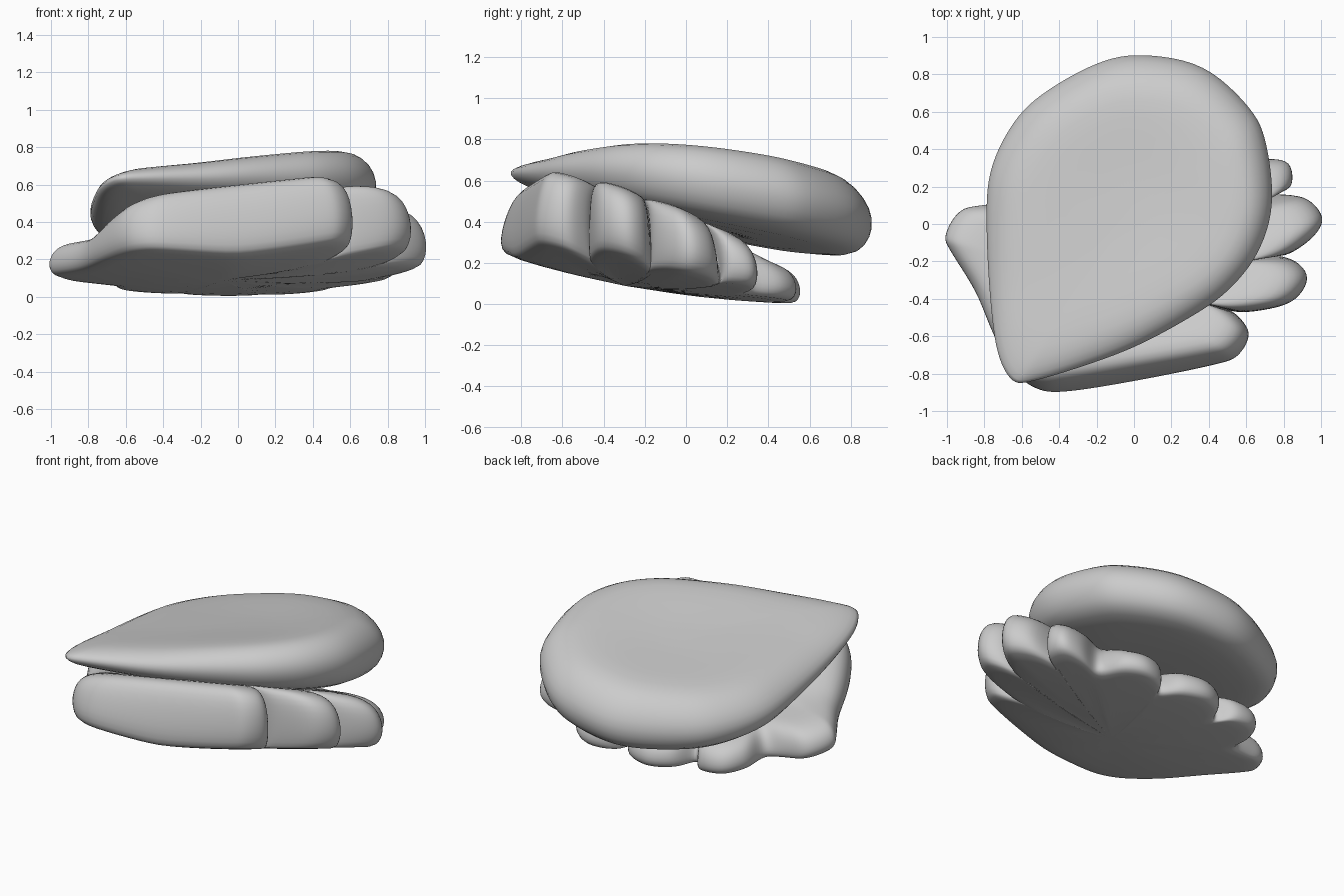
import bpy, math
from mathutils import Vector

if "Cube" in bpy.data.objects:
    bpy.data.objects.remove(bpy.data.objects["Cube"])


def closed_curve(pts, n):
    """Sample a smooth closed loop through the outline points."""
    out = []
    for i in range(len(pts)):
        a, b, c, d = (Vector(pts[(i + k) % len(pts)]) for k in (-1, 0, 1, 2))
        for j in range(n):
            t = j / n
            out.append(0.5 * (2 * b + (c - a) * t + (2 * a - 5 * b + 4 * c - d) * t * t
                              + (3 * b - a - 3 * c + d) * t ** 3))
    return out


def loft(name, outline, low_outline, centre, profile, height, samples):
    """Scaled copies of an outline, stacked through a (scale, level, blend) profile;
    blend moves from the main outline to the low outline."""
    loop, low = closed_curve(outline, samples), closed_curve(low_outline, samples)
    n, centre = len(loop), Vector(centre)
    verts, faces = [], []
    for s, t, blend in profile:
        for p, l in zip(loop, low):
            q = centre + (p.lerp(l, blend) - centre) * s * 1.01
            verts.append((q.x, q.y, height(q.x, q.y, t)))
    for r in range(len(profile) - 1):
        for i in range(n):
            j = (i + 1) % n
            faces.append((r * n + j, r * n + i, (r + 1) * n + i, (r + 1) * n + j))
    # close top and bottom with fans
    for t, base, flip in ((profile[0][1], 0, False), (profile[-1][1], (len(profile) - 1) * n, True)):
        c = len(verts)
        verts.append((centre.x, centre.y, height(centre.x, centre.y, t)))
        for i in range(n):
            f = (c, base + i, base + (i + 1) % n)
            faces.append(f[::-1] if flip else f)
    me = bpy.data.meshes.new(name)
    me.from_pydata(verts, [], faces)
    ob = bpy.data.objects.new(name, me)
    bpy.context.collection.objects.link(ob)
    for p in me.polygons:
        p.use_smooth = True
    m = ob.modifiers.new("smooth", 'SUBSURF')
    m.levels = m.render_levels = 1
    return ob


# teardrop pebble on top, tilted, thinning towards its tip
def pebble_height(x, y, t):
    d = math.hypot(x + 0.65, y + 0.84)
    tip_lift = 0.02 * max(0.0, 1 - 2 * d)
    return 0.555 + 0.11 * x - 0.16 * y + tip_lift + t * min(1.0, 0.33 + 0.4 * d)


pebble_outline = [(-0.65, -0.84), (-0.54, -0.84), (-0.3, -0.77), (0, -0.66), (0.3, -0.5),
                  (0.5, -0.36), (0.66, -0.16), (0.74, 0.1), (0.71, 0.42), (0.62, 0.62),
                  (0.37, 0.84), (0.05, 0.905), (-0.2, 0.86), (-0.5, 0.69), (-0.66, 0.52),
                  (-0.77, 0.28), (-0.79, 0), (-0.77, -0.4), (-0.73, -0.69)]
pebble_profile = [(0.2, 0.165), (0.45, 0.175), (0.72, 0.185), (0.85, 0.16), (0.95, 0.09), (1.0, 0.0),
                  (0.98, -0.09), (0.92, -0.165), (0.78, -0.205), (0.3, -0.22)]
loft("teardrop_pebble", pebble_outline, pebble_outline, (0, 0.1),
     [(s, t, 0) for s, t in pebble_profile], pebble_height, 3)


# lobed fan below: bowed underside rising to front and right, top sloping down to the back
def fan_height(x, y, t):
    low = 0.04 - 0.13 * y + 0.1 * y * y + (0.12 if x > 0 else 0.06) * x * x
    low += 0.2 * max(0, x) * max(0, -y)
    high = max(low + 0.2, 0.325 + 0.18 * x - 0.41 * y)
    return low + (high - low) * t


fan_outline = [(-0.35, -0.85), (0, -0.8), (0.4, -0.73), (0.54, -0.69), (0.61, -0.58), (0.54, -0.48),
               (0.43, -0.44), (0.6, -0.47), (0.83, -0.42), (0.92, -0.29), (0.84, -0.19),
               (0.6, -0.18), (0.8, -0.17), (0.94, -0.08), (1.0, 0.03), (0.9, 0.14),
               (0.66, 0.12), (0.83, 0.19), (0.82, 0.32), (0.68, 0.34),
               (0.5, 0.27), (0.47, 0.45), (0.35, 0.53), (0.2, 0.49),
               (0.13, 0.36), (0.06, 0.5), (-0.1, 0.55), (-0.25, 0.48),
               (-0.31, 0.32), (-0.4, 0.44), (-0.56, 0.43), (-0.65, 0.3),
               (-0.64, 0.12), (-0.78, 0.1), (-0.92, 0.07), (-1.0, -0.06), (-0.97, -0.15),
               (-0.84, -0.36), (-0.74, -0.6), (-0.63, -0.79), (-0.5, -0.85)]
fan_centre = Vector((-0.08, -0.3))
# along the underside the notches are shallower and the front edge juts out
fan_low = list(fan_outline)
for i, k in {0: 1.1, 1: 1.09, 2: 1.06, 3: 1.03, 40: 1.06, 6: 1.2, 11: 1.2, 16: 1.12,
             20: 1.06, 24: 1.06, 28: 1.06, 32: 1.05}.items():
    fan_low[i] = tuple(fan_centre + (Vector(fan_outline[i]) - fan_centre) * k)
fan_profile = [(0.3, 0.95, 0), (0.55, 1.0, 0), (0.74, 1.0, 0), (0.86, 0.94, 0), (0.935, 0.82, 0),
               (0.98, 0.63, 0.2), (1.0, 0.4, 0.5), (1.0, 0.2, 0.8), (0.975, 0.04, 1),
               (0.93, 0.0, 1), (0.5, 0.0, 1)]
loft("lobed_fan_base", fan_outline, fan_low, fan_centre, fan_profile, fan_height, 3)
